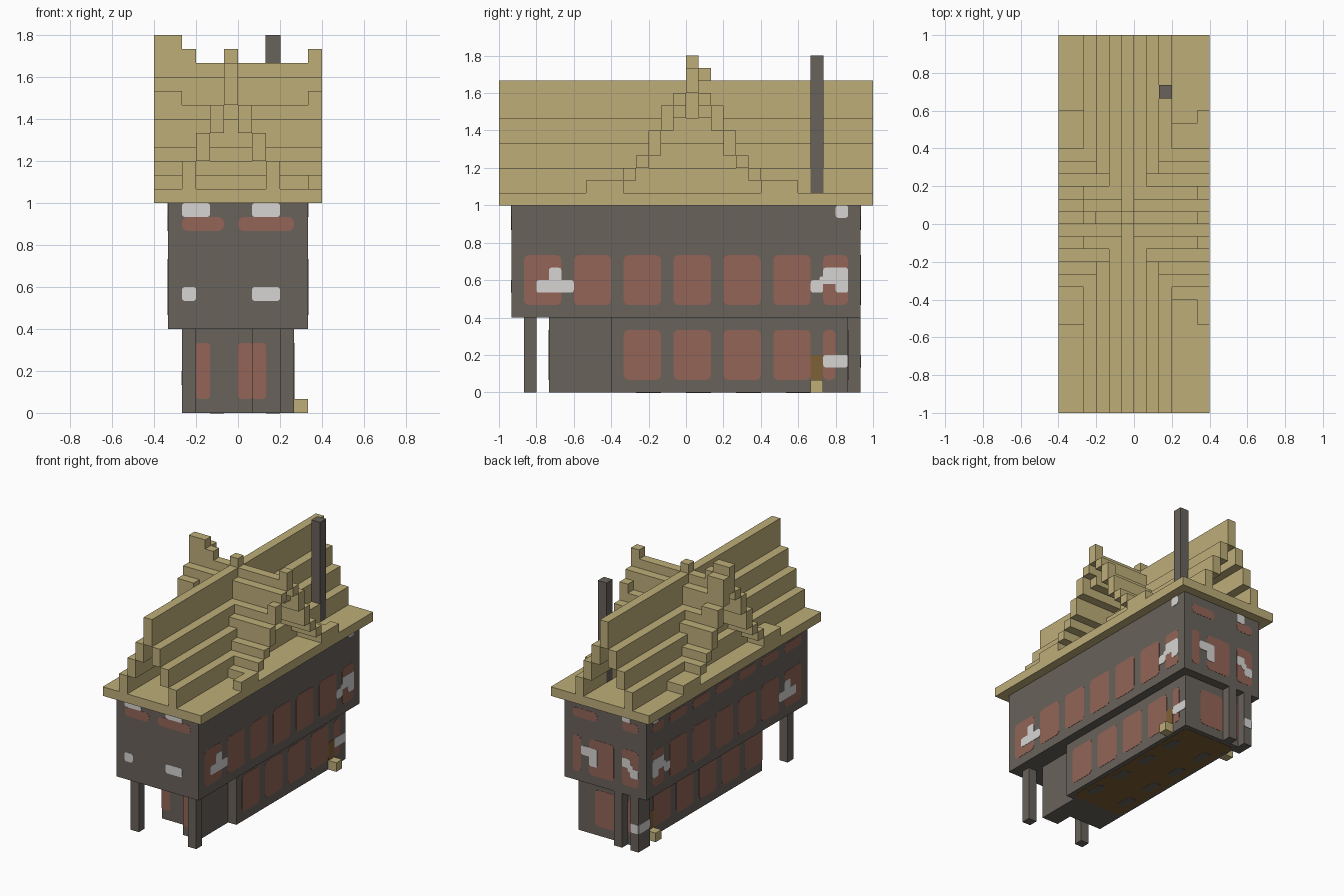
import bpy
import bmesh
import math
from mathutils import Vector

U = 1 / 15  # size of one building block

cube = bpy.data.objects.get("Cube")
if cube:
    bpy.data.objects.remove(cube, do_unlink=True)


def material(name, *srgb):
    mat = bpy.data.materials.new(name)
    colour = [(c / 255 / 1.055 + 0.052) ** 2.4 for c in srgb] + [1]
    mat.use_nodes = True
    shader = next(n for n in mat.node_tree.nodes if n.type == "BSDF_PRINCIPLED")
    shader.inputs["Base Color"].default_value = colour
    shader.inputs["Roughness"].default_value = 1
    mat.diffuse_color = colour
    return mat


TAN = material("straw tan", 190, 174, 121)
STONE = material("dark stone", 105, 98, 91)
RED = material("faded red", 147, 100, 87)
PALE = material("pale grey", 214, 213, 212)
BROWN = material("wood brown", 126, 97, 54)


def finish(name, bm, mat):
    bmesh.ops.recalc_face_normals(bm, faces=bm.faces)
    mesh = bpy.data.meshes.new(name)
    bm.to_mesh(mesh)
    bm.free()
    mesh.materials.append(mat)
    obj = bpy.data.objects.new(name, mesh)
    bpy.context.scene.collection.objects.link(obj)


def blocks(name, mat, boxes):
    """One object made of boxes, each given as x, y and z ranges in blocks."""
    bm = bmesh.new()
    for spans in boxes:
        verts = bmesh.ops.create_cube(bm, size=1)["verts"]
        for v in verts:
            v.co = [U * ((a + b) / 2 + c * (b - a)) for c, (a, b) in zip(v.co, spans)]
    finish(name, bm, mat)


def plates(name, mat, axis, wall, rects, thick=0.0015, radius=0.4):
    """Thin rounded plates on a wall; each rect is along0, along1, low, high."""
    bm = bmesh.new()
    side = math.copysign(1, wall)
    for a0, a1, b0, b1 in rects:
        ring = []
        for i in range(16):
            corner = i // 4
            angle = math.radians(90 * corner + 30 * (i % 4))
            cx = a1 - radius if corner in (0, 3) else a0 + radius
            cy = b1 - radius if corner < 2 else b0 + radius
            p = [cx + radius * math.cos(angle), cy + radius * math.sin(angle)]
            p.insert(axis, wall)
            ring.append(bm.verts.new(Vector(p) * U))
        face = bm.faces.new(ring)
        ext = bmesh.ops.extrude_face_region(bm, geom=[face], use_keep_orig=True)
        shift = Vector([side * thick if i == axis else 0 for i in range(3)])
        moved = [g for g in ext["geom"] if isinstance(g, bmesh.types.BMVert)]
        bmesh.ops.translate(bm, verts=moved, vec=shift)
    finish(name, bm, mat)


def patches(name, axis, wall, rects, mat=PALE):
    """Small worn areas lying just above any window they cross."""
    plates(name, mat, axis, wall, rects, thick=0.003, radius=0.2)


# Walls, porch and posts
blocks("upper_storey", STONE, [((-5, 5), (-14, 14), (6, 15))])
blocks("lower_storey", STONE, [((-3, 4), (-6, 13), (0, 6))])
blocks("porch_walls", STONE, [((1, 3), (-11, -6), (0, 6)), ((-3, 1), (-9, -6), (0, 6))])
for side, x in (("right", -4), ("left", 3)):
    blocks("front_post_" + side, STONE, [((x, x + 1), (-13, -12), (0, 6))])
blocks("back_post", STONE, [((-2, -1), (13, 14), (0, 6))])
blocks("back_corner_post", STONE, [((-4, -3), (12, 14), (0, 6))])

# Underside
plates("floor_boards", BROWN, 2, -0.001, [(-2.7, 3.5, -5.5, 12.5)])
patches("floor_stains", 2, -0.001,
        [(x, x + 1, y, y + 2) for y in range(-4, 11, 4) for x in (-2, 2)], STONE)

# Main roof: eaves slab and a hollow stair of long boards either side of the ridge
LENGTH = (-15, 15)
blocks("eaves_slab", TAN, [((-6, 6), LENGTH, (15, 16))])
blocks("roof_ridge", TAN, [((-1, 0), LENGTH, (22, 25))])
boards = []
for step in range(3):
    z = (20 - 2 * step, 22 - 2 * step)
    boards += [((step, step + 1), LENGTH, z), ((-2 - step, -1 - step), LENGTH, z)]
blocks("roof_boards", TAN, boards)


def cross_gable(name, xs, tops):
    """Hollow stepped gable across the house, tops listed from ridge outwards."""
    boxes = []
    for k, top in enumerate(tops):
        below = tops[k + 1] if k + 1 < len(tops) else 16
        low = min(top - 1, below)
        for y in {k, -k}:
            boxes.append((xs, (y, y + 1), (low, top)))
    blocks(name, TAN, boxes)


cross_gable("cross_gable", (-4, 5), [25, 24, 22, 21, 19, 18, 17])
END = [24, 23, 21, 19, 18, 17, 17, 17]
cross_gable("gable_end_left", (5, 6), [26] + END)
cross_gable("gable_end_right", (-6, -4), [27] + END)
blocks("ridge_caps", TAN, [((-1, 0), (0, 1), (25, 26)), ((-4, -3), (0, 1), (25, 26)),
                           ((-6, -4), (1, 2), (24, 26))])
blocks("gable_foot", TAN, [((3, 5), (7, 8), (16, 17))])

# Chimney
E = 0.03
blocks("chimney", STONE, [((2 - E, 3 + E), (10 - E, 11 + E), (16, 27))])

# Side windows, worn patches and corner wood
STARTS = range(-13, 12, 4)
for side, upper, lower, first in (("left", 5, 4, -5), ("right", -5, -3, -9)):
    plates("upper_windows_" + side, RED, 0, upper,
           [(y, min(y + 3, 13), 7, 11) for y in STARTS])
    plates("lower_windows_" + side, RED, 0, lower,
           [(y, min(y + 3, 12), 1, 5) for y in STARTS if y >= first])
    patches("upper_patches_" + side, 0, upper,
            [(-12, -9, 8, 9), (-11, -10, 8, 10), (10, 11, 8, 9), (10.7, 13, 8.7, 9.3),
             (11, 13, 8.8, 10), (12, 13, 8, 10), (12, 13, 14, 15)])
    patches("corner_wood_" + side, 0, lower, [(10, 11, 1, 3)], BROWN)
patches("lower_patch_left", 0, 4, [(11, 13, 2, 3)])
patches("lower_patch_right", 0, -4, [(12, 14, 2, 3)])
blocks("corner_steps", TAN, [((x, x + 1), (10, 11), (0, 1)) for x in (4, -4)])
plates("eaves_strips_right", RED, 0, -5, [(y, min(y + 3, 13), 13, 14) for y in STARTS])

# Front details
plates("front_strips", RED, 1, -14, [(-4, -1, 13, 14), (0, 4, 13, 14)])
patches("front_patches", 1, -14,
        [(-4, -2, 14, 15), (1, 3, 14, 15), (-4, -3, 8, 9), (1, 3, 8, 9)])
plates("porch_window_wide", RED, 1, -11, [(1, 2, 1, 5)], radius=0.2)
plates("porch_windows_narrow", RED, 1, -9, [(-3, -2, 1, 5), (0, 1, 1, 5)], radius=0.2)

# Back details
plates("back_strips", RED, 1, 14, [(1, 4, 13, 14), (-4, -2, 13, 14)])
plates("back_upper_windows", RED, 1, 14,
       [(3, 4, 7, 11), (-1, 2, 7, 11), (-4, -2, 7, 11)])
plates("back_lower_windows", RED, 1, 13, [(-1, 2, 1, 5), (-3, -2, 1, 5)])
patches("back_patches", 1, 14,
        [(1, 3, 9, 10), (1, 2, 8, 10), (-3, -2, 9, 10), (-4, -3, 8, 9),
         (-3.3, -2.7, 8.6, 9.4), (-3, -2, 14, 15)])
patches("back_post_patch", 1, 14, [(-4, -3, 2, 3)])
